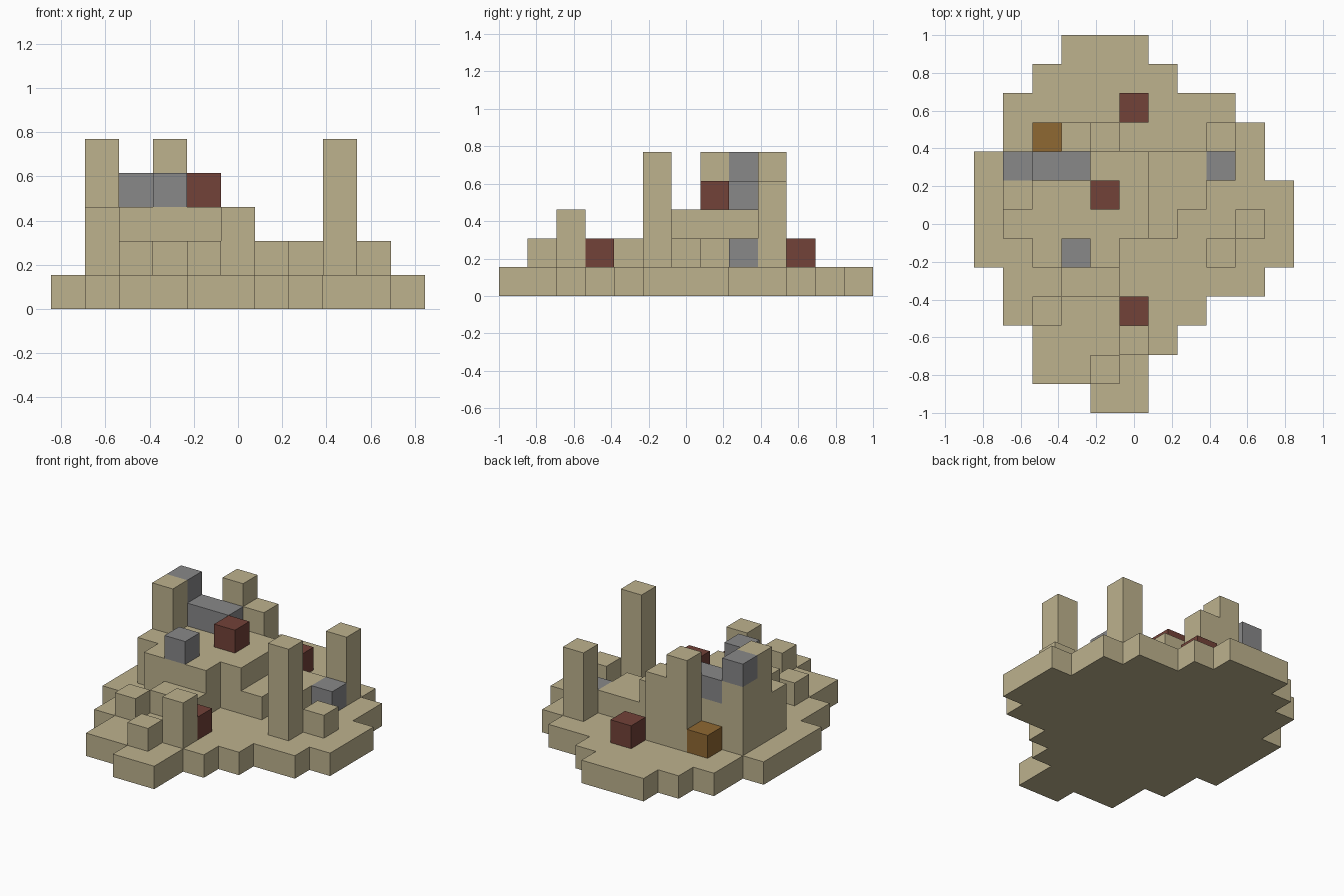
import bpy, bmesh, math
from mathutils import Vector

cube = bpy.data.objects.get("Cube")
if cube:
    bpy.data.objects.remove(cube, do_unlink=True)

U = 2 / 13  # size of one block


def material(name, rgb):
    m = bpy.data.materials.new(name)
    m.use_nodes = True
    m.diffuse_color = (*rgb, 1)
    bsdf = next(n for n in m.node_tree.nodes if n.type == 'BSDF_PRINCIPLED')
    bsdf.inputs["Base Color"].default_value = (*rgb, 1)
    return m


SAND = material("sand", (0.51, 0.445, 0.27))
GREY = material("grey", (0.246, 0.246, 0.25))
RED = material("brick red", (0.17, 0.054, 0.04))
OCHRE = material("ochre", (0.275, 0.138, 0.032))


def block(columns, rows, levels):
    """Cells of a box; each range is (first, last), inclusive."""
    span = lambda r: range(r[0], r[1] + 1)
    return {(i, j, k) for i in span(columns) for j in span(rows) for k in span(levels)}


def pillar(i, j, top, bottom=1):
    return block((i, i), (j, j), (bottom, top - 1))


# Stepped outline of the ground slab: first and last column of each row
outline = [(4, 5), (2, 5), (2, 6), (1, 7), (1, 9), (0, 10), (0, 10),
           (0, 10), (0, 9), (1, 9), (1, 8), (2, 6), (3, 5)]
ground = set()
for row, columns in enumerate(outline):
    ground |= block(columns, (row, row), (0, 0))

# Raised platform with its lower steps
platform = block((2, 4), (5, 8), (1, 2)) | block((5, 5), (6, 8), (1, 2)) | pillar(1, 6, 3)
side_step = block((6, 6), (6, 8), (1, 1)) | block((7, 7), (7, 8), (1, 1))
front_step = block((3, 4), (4, 4), (1, 1))

parts = [
    ("ground_slab", SAND, ground),
    ("platform", SAND, platform),
    ("side_step", SAND, side_step),
    ("front_step", SAND, front_step),
    # Towers
    ("front_left_tower", SAND, pillar(8, 5, 5)),
    ("back_left_tower", SAND, pillar(8, 9, 4)),
    ("back_tower", SAND, pillar(3, 9, 5) | pillar(4, 9, 4)),
    ("right_tower", SAND, pillar(1, 7, 5) | pillar(1, 8, 4)),
    ("front_post", SAND, pillar(5, 2, 3)),
    # Low blocks
    ("front_block", SAND, pillar(4, 1, 2)),
    ("right_block", SAND, pillar(2, 3, 2)),
    ("left_block", SAND, pillar(9, 6, 2)),
    # Coloured blocks
    ("tower_cap", GREY, pillar(1, 8, 5, 4)),
    ("grey_wall", GREY, block((2, 3), (8, 8), (3, 3))),
    ("grey_platform_block", GREY, pillar(3, 5, 4, 3)),
    ("grey_left_block", GREY, pillar(8, 8, 2)),
    ("red_platform_block", RED, pillar(4, 7, 4, 3)),
    ("red_front_block", RED, pillar(5, 3, 2)),
    ("red_back_block", RED, pillar(5, 10, 2)),
    ("ochre_block", OCHRE, pillar(2, 9, 2)),
]
occupied = set().union(*(cells for _, _, cells in parts))


def build(name, mat, cells):
    """Skin the exposed sides of the cells and merge flat neighbours."""
    bm = bmesh.new()
    for cell in sorted(cells):
        centre = Vector(cell) + Vector((-5, -6, 0.5))
        for axis in range(3):
            for sign in (-1, 1):
                n = Vector((0, 0, 0))
                n[axis] = sign
                if tuple(int(c + d) for c, d in zip(cell, n)) in occupied:
                    continue
                a = Vector((0, 0, 0))
                a[(axis + 1) % 3] = 0.5
                b = n.cross(a)
                mid = centre + n / 2
                corners = (mid - a - b, mid + a - b, mid + a + b, mid - a + b)
                bm.faces.new([bm.verts.new(p * U) for p in corners])
    bmesh.ops.remove_doubles(bm, verts=bm.verts, dist=0.001)
    bmesh.ops.dissolve_limit(bm, angle_limit=math.radians(1),
                             verts=bm.verts, edges=bm.edges)
    mesh = bpy.data.meshes.new(name)
    bm.to_mesh(mesh)
    bm.free()
    mesh.materials.append(mat)
    bpy.context.collection.objects.link(bpy.data.objects.new(name, mesh))


for part in parts:
    build(*part)
